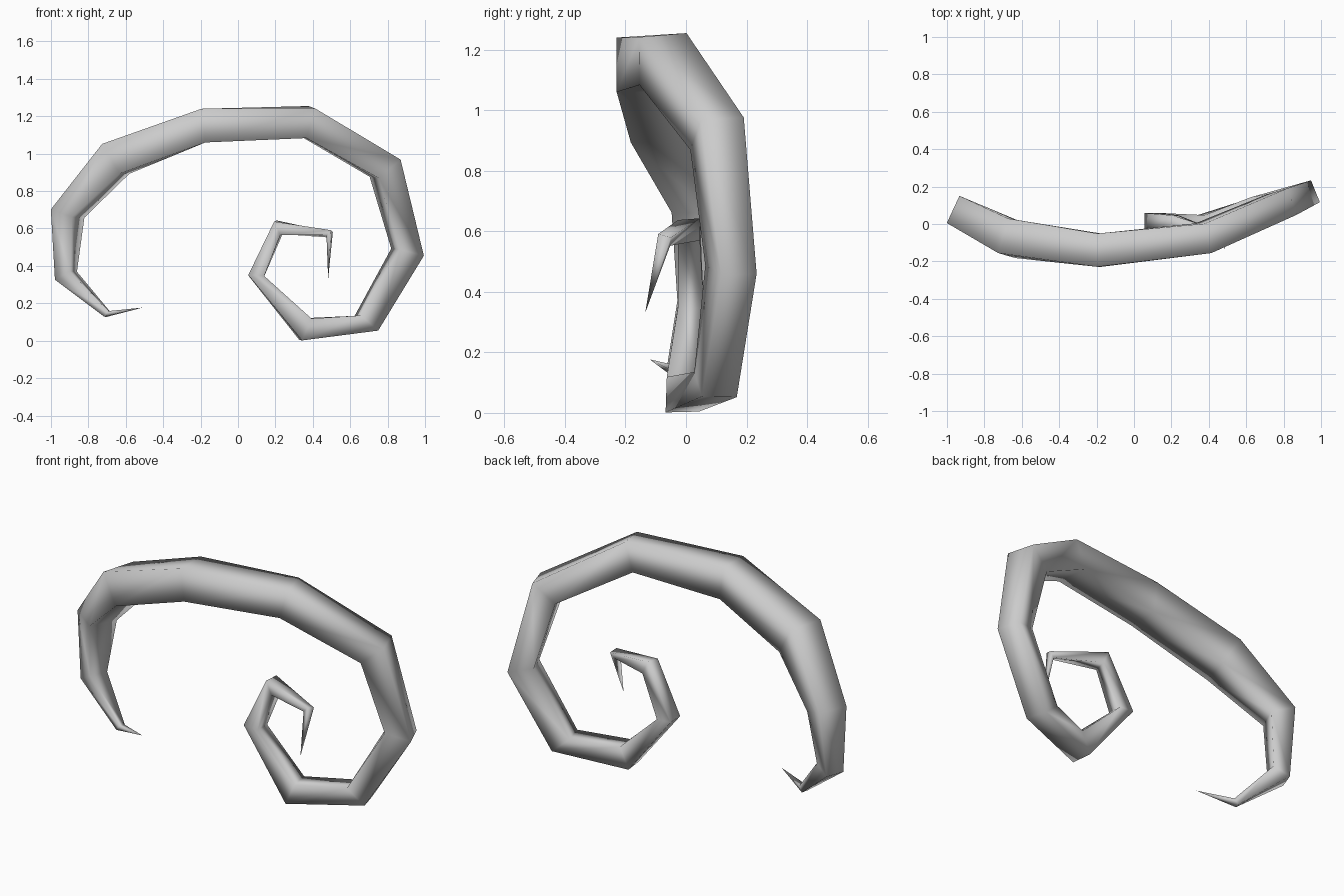
import bpy, bmesh
from mathutils import Vector

if "Cube" in bpy.data.objects:
    bpy.data.objects.remove(bpy.data.objects["Cube"])

# Square cross-sections along the coil: outer edge middle, inner edge middle, half depth
RINGS = [
    ((-0.71, -0.04, 0.128), (-0.69, -0.045, 0.157), 0.018),
    ((-0.96, 0.05, 0.325), (-0.88, 0.02, 0.37), 0.052),
    ((-0.967, 0.078, 0.70), (-0.855, 0.025, 0.66), 0.08),
    ((-0.70, -0.063, 1.052), (-0.607, -0.09, 0.893), 0.096),
    ((-0.195, -0.14, 1.24), (-0.175, -0.14, 1.06), 0.089),
    ((0.395, -0.077, 1.248), (0.347, -0.075, 1.09), 0.081),
    ((0.845, 0.12, 0.972), (0.728, 0.085, 0.873), 0.075),
    ((0.97, 0.175, 0.457), (0.843, 0.122, 0.49), 0.063),
    ((0.733, 0.11, 0.053), (0.64, 0.085, 0.134), 0.06),
    ((0.335, -0.012, 0.003), (0.385, -0.008, 0.12), 0.056),
    ((0.055, 0.016, 0.35), (0.14, 0.016, 0.345), 0.043),
    ((0.20, 0.01, 0.64), (0.232, 0.01, 0.567), 0.037),
    ((0.502, -0.071, 0.585), (0.478, -0.073, 0.558), 0.022),
]
START_TIP = Vector((-0.51, -0.12, 0.177))
END_TIP = Vector((0.482, -0.135, 0.33))

rings = [(Vector(o), Vector(i), h) for o, i, h in RINGS]
path = [START_TIP] + [(o + i) / 2 for o, i, h in rings] + [END_TIP]

bm = bmesh.new()
loops = []
for k, (outer, inner, half) in enumerate(rings):
    before = (path[k + 1] - path[k]).normalized()
    after = (path[k + 2] - path[k + 1]).normalized()
    side = (before + after).cross(outer - inner).normalized() * half
    corners = (outer + side, outer - side, inner - side, inner + side)
    loops.append([bm.verts.new(c) for c in corners])

# Tube walls between neighbouring sections
for a, b in zip(loops, loops[1:]):
    for j in range(4):
        n = (j + 1) % 4
        bm.faces.new((a[j], a[n], b[n], b[j]))

# Pointed ends
for tip, loop in ((START_TIP, loops[0]), (END_TIP, loops[-1])):
    point = bm.verts.new(tip)
    for j in range(4):
        bm.faces.new((point, loop[j], loop[(j + 1) % 4]))

bmesh.ops.recalc_face_normals(bm, faces=bm.faces)
for f in bm.faces:
    f.smooth = True

mesh = bpy.data.meshes.new("coiled_tendril")
bm.to_mesh(mesh)
bm.free()
tendril = bpy.data.objects.new("coiled_tendril", mesh)
bpy.context.collection.objects.link(tendril)
